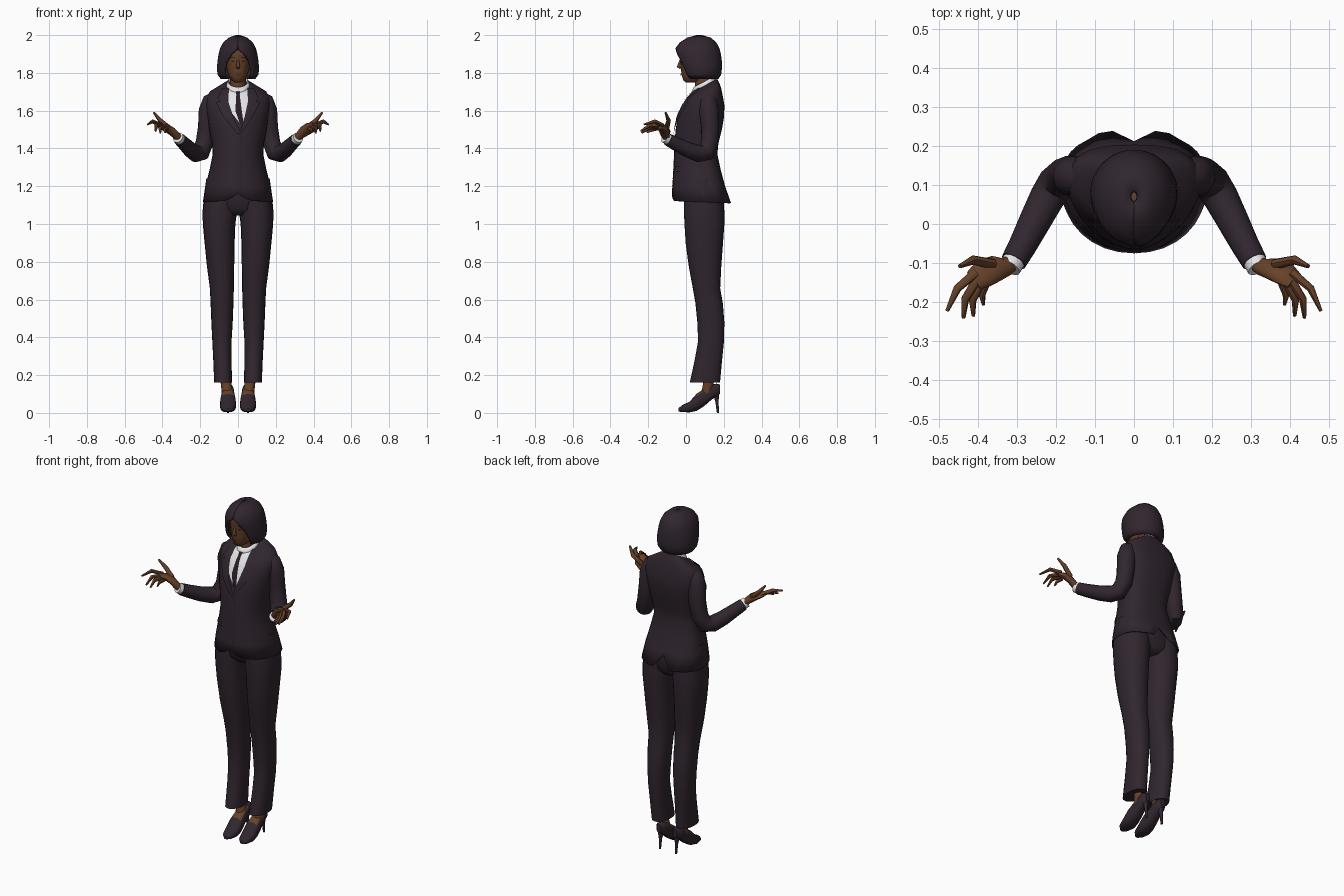
import bpy, bmesh, math
from mathutils import Vector
from mathutils.bvhtree import BVHTree


def material(name, rgb):
    m = bpy.data.materials.new(name)
    m.diffuse_color = (*rgb, 1)
    return m


SUIT = material("dark_plum", (0.030, 0.019, 0.028))
TRIM = material("plum_shadow", (0.020, 0.012, 0.018))
SKIN = material("brown_skin", (0.135, 0.053, 0.022))
LIPS = material("dark_lips", (0.10, 0.030, 0.020))
WHITE = material("shirt_white", (0.80, 0.80, 0.82))
EYE = material("eye_dark", (0.03, 0.015, 0.010))


def finish(name, bm, mat, angle=45, thick=0):
    bmesh.ops.recalc_face_normals(bm, faces=bm.faces)
    me = bpy.data.meshes.new(name)
    bm.to_mesh(me)
    bm.free()
    ob = bpy.data.objects.new(name, me)
    bpy.context.collection.objects.link(ob)
    me.materials.append(mat)
    bpy.ops.object.select_all(action='DESELECT')
    ob.select_set(True)
    bpy.context.view_layer.objects.active = ob
    bpy.ops.object.shade_smooth_by_angle(angle=math.radians(angle))
    if thick:
        mod = ob.modifiers.new("thickness", 'SOLIDIFY')
        mod.thickness = thick
        mod.offset = -1
    return ob


def skin_rings(rings, closed=True, caps=(True, True)):
    """Join rows of points into a surface."""
    bm = bmesh.new()
    rows = [[bm.verts.new(p) for p in r] for r in rings]
    n = len(rows[0])
    for a, b in zip(rows, rows[1:]):
        for i in range(n if closed else n - 1):
            j = (i + 1) % n
            bm.faces.new((a[i], a[j], b[j], b[i]))
    if closed:
        for cap, row in zip(caps, (rows[0], rows[-1])):
            if cap:
                bm.faces.new(row)
    return bm


def spow(v, p):
    return math.copysign(abs(v) ** p, v)


def ring(w, yf, yb, yc, zf, zb=None, cx=0, n=32, p=(1, 1), gap=None):
    """Horizontal egg-shaped ring, starting at the front; gap leaves the front open."""
    zb = zf if zb is None else zb
    pts = []
    for i in range(n):
        t = 2 * math.pi * i / n if gap is None else gap + (2 * math.pi - 2 * gap) * i / (n - 1)
        c, s = math.cos(t), math.sin(t)
        q = p[0] if c > 0 else p[1]
        y = yc - spow(c, q) * ((yc - yf) if c > 0 else (yb - yc))
        pts.append(Vector((cx + w * spow(s, q), y, zf + (zb - zf) * (y - yf) / (yb - yf))))
    return pts


def tube(name, pts, radii, mat, n=14):
    """Limb along a path; a radius may be a (side, vertical) pair."""
    pts = [Vector(p) for p in pts]
    rings = []
    ref = Vector((0.3, 0.2, 1))
    for i, p in enumerate(pts):
        d = (pts[min(i + 1, len(pts) - 1)] - pts[max(i - 1, 0)]).normalized()
        if i == 0:
            side = d.cross(ref if abs(d.z) < 0.9 else Vector((0, 1, 0))).normalized()
        else:
            side = (side - d * side.dot(d)).normalized()
        up = side.cross(d)
        ra, rb = radii[i] if isinstance(radii[i], tuple) else (radii[i],) * 2
        rings.append([p + side * ra * math.cos(2 * math.pi * k / n)
                      + up * rb * math.sin(2 * math.pi * k / n) for k in range(n)])
    return finish(name, skin_rings(rings), mat)


def panel(name, tree, rows, mat, off=0.004, cols=8, sub=4):
    """Thin plate laid on the front of a surface; rows are (z, x left, x right)."""
    pts = []
    for k, (a, b) in enumerate(zip(rows, rows[1:])):
        for s in range(sub + (k == len(rows) - 2)):
            z, x0, x1 = (u + (v - u) * s / sub for u, v in zip(a, b))
            line = []
            for c in range(cols + 1):
                x = x0 + (x1 - x0) * c / cols
                hit = tree.ray_cast(Vector((x, -1, z)), Vector((0, 1, 0)))[0]
                line.append(Vector((x, (hit.y if hit else 0.045) - off, z)))
            pts.append(line)
    return finish(name, skin_rings(pts, closed=False), mat)


# Jacket body, with a raised front opening and a rear vent in the hem
torso = [(.186, -.075, .232, .10, 1.122, 1.112), (.172, -.072, .207, .095, 1.20), (.150, -.067, .183, .085, 1.29),
         (.134, -.063, .166, .075, 1.37), (.138, -.060, .172, .075, 1.43), (.152, -.055, .19, .085, 1.50),
         (.162, -.042, .202, .09, 1.57), (.172, -.015, .203, .105, 1.63), (.168, .008, .196, .11, 1.67),
         (.150, .016, .187, .115, 1.675, 1.715), (.110, .022, .178, .115, 1.685, 1.742), (.068, .028, .165, .11, 1.695, 1.768)]
bm = skin_rings([ring(*r, p=(.95, .75)) for r in torso], caps=(False, True))
tree = BVHTree.FromBMesh(bm)
for v in bm.verts:
    if v.co.z < 1.13:
        if v.co.y < 0 and abs(v.co.x) < .06:
            v.co.z += .04 * (1 - abs(v.co.x) / .06)
        elif v.co.y > .2 and abs(v.co.x) < .008:
            v.co += Vector((0, -.02, .07))
        elif v.co.y > .2 and abs(v.co.x) < .1:
            v.co.y += .008
finish("jacket_body", bm, SUIT, 50, .008)

# Shirt front, tie, lapels, flaps and button
panel("shirt_front", tree, [(1.72, -.055, .058), (1.68, -.056, .058), (1.60, -.042, .046), (1.53, .012, .028)], WHITE)
panel("tie", tree, [(1.715, -.014, .014), (1.685, -.009, .009), (1.60, -.014, .020), (1.53, .010, .030)], TRIM, .008)
panel("left_lapel", tree, [(1.72, .050, .085), (1.665, .052, .108), (1.65, .052, .095), (1.645, .052, .118),
                           (1.57, .036, .08), (1.48, .008, .018)], SUIT, .009)
panel("right_lapel", tree, [(1.72, -.085, -.048), (1.665, -.108, -.050), (1.65, -.095, -.05), (1.645, -.118, -.05),
                            (1.57, -.08, -.026), (1.48, -.004, .018)], SUIT, .009)
panel("front_seam", tree, [(1.48, .012, .016), (1.36, .018, .021), (1.22, .016, .019), (1.165, .004, .007)], TRIM, .002, 1)
panel("button", tree, [(1.475, .005, .013), (1.463, .005, .013)], TRIM, .006, 2)
for s, side in ((-1, "right"), (1, "left")):
    panel(side + "_pocket_flap", tree, [(1.305, *sorted((s * .065, s * .128))),
                                        (1.275, *sorted((s * .068, s * .132)))], SUIT, .007)
finish("shirt_collar", skin_rings([ring(.064, .024, .160, .10, 1.685, 1.755), ring(.054, .040, .156, .10, 1.725, 1.785)],
                                  caps=(False, False)), WHITE, 45, .005)

# Neck and head
finish("neck", skin_rings([ring(.045, .05, .15, .10, 1.68, n=20), ring(.042, .048, .145, .098, 1.75, n=20),
                           ring(.044, .04, .15, .095, 1.82, n=20)]), SKIN)
head = [(.016, .0, .05, .02, 1.748), (.034, -.014, .085, .03, 1.760), (.049, -.023, .12, .05, 1.787),
        (.059, -.026, .15, .06, 1.815), (.066, -.028, .16, .06, 1.85), (.069, -.034, .165, .06, 1.89),
        (.066, -.038, .16, .06, 1.925), (.05, -.01, .13, .06, 1.96)]
bm = skin_rings([ring(*r, n=24, p=(.9, 1)) for r in head])
face = BVHTree.FromBMesh(bm)
finish("head", bm, SKIN, 60)
tube("nose", [(0, -.026, 1.875), (0, -.034, 1.85), (0, -.038, 1.834), (0, -.026, 1.826)], [.005, .008, .011, .008], SKIN, 10)
panel("upper_lip", face, [(1.803, -.005, .005), (1.797, -.021, .021), (1.793, -.016, .016)], LIPS, .003)
panel("lower_lip", face, [(1.793, -.018, .018), (1.784, -.009, .009)], LIPS, .005)
for s, side in ((-1, "right"), (1, "left")):
    for part, z, h, a, b in (("_eye", 1.862, .004, .018, .036), ("_brow", 1.881, .002, .014, .043)):
        panel(side + part, face, [(z + h, *sorted((s * (a + .004), s * (b - .004)))), (z, *sorted((s * a, s * b))),
                                  (z - h, *sorted((s * (a + .004), s * (b - .004))))], EYE, .002, 4, 2)

# Bob haircut, open around the face
hair = [(.012, .055, .085, .07, 2.0, 0), (.048, .008, .13, .07, 1.987, 0), (.078, -.032, .16, .07, 1.962, 0),
        (.095, -.056, .177, .07, 1.93, .03), (.103, -.055, .185, .07, 1.90, .34), (.109, -.047, .19, .075, 1.86, .60),
        (.112, -.038, .19, .08, 1.82, .72), (.108, -.025, .186, .08, 1.79, .76), (.092, -.005, .172, .08, 1.768, .80)]
finish("hair", skin_rings([ring(a, b, c, d, z, n=41, gap=g) for a, b, c, d, z, g in hair], closed=False), SUIT, 60, .016)

# Trouser hips
finish("trouser_hips", skin_rings([ring(.168, -.02, .19, .09, 1.24), ring(.182, -.012, .203, .095, 1.14),
                                   ring(.175, -.002, .195, .095, 1.075), ring(.10, .03, .17, .095, 1.045)]), SUIT, 60)

legs = [(1.15, .004, .180, -.01, .200), (1.06, .006, .188, -.011, .203), (1.0, .014, .186, -.008, .203),
        (.90, .018, .177, -.002, .196), (.78, .020, .165, .014, .187), (.66, .022, .149, .036, .181),
        (.58, .024, .145, .050, .195), (.48, .028, .141, .060, .203), (.38, .034, .136, .064, .201),
        (.28, .034, .131, .046, .191), (.16, .032, .126, .020, .180)]
shoe = [(-.040, .012, .008, .024), (-.022, .030, .004, .040), (.02, .042, .003, .060), (.055, .042, .010, .100),
        (.095, .036, .035, .128), (.135, .032, .070, .150), (.162, .028, .086, .155), (.180, .014, .100, .150)]
fingers = [("index", (.405, -.125, 1.522), (.452, -.165, 1.543), (.478, -.222, 1.527), .0105),
           ("middle", (.400, -.140, 1.520), (.432, -.192, 1.522), (.436, -.240, 1.492), .0105),
           ("ring", (.390, -.150, 1.514), (.413, -.195, 1.508), (.411, -.235, 1.482), .0100),
           ("little", (.378, -.152, 1.506), (.389, -.182, 1.497), (.385, -.207, 1.485), .0090),
           ("thumb", (.360, -.103, 1.505), (.412, -.092, 1.548), (.446, -.108, 1.590), .0120)]

for s, side in ((-1, "right_"), (1, "left_")):
    def mir(pts):
        return [(s * x, y, z) for x, y, z in pts]

    # Trouser leg
    finish(side + "trouser_leg", skin_rings([ring((b - a) / 2, f, k, (f + k) / 2, z, cx=s * (a + b) / 2, n=20, p=(.9, .9))
                                             for z, a, b, f, k in legs]), SUIT)
    # Ankle, pump and stiletto heel
    tube(side + "ankle", mir([(.072, .125, .22), (.062, .118, .15), (.055, .105, .08)]), [.03, .028, .03], SKIN)
    rings = [[(s * .053 + w * spow(math.cos(t), .8), y, (lo + hi) / 2 + (hi - lo) / 2 * spow(math.sin(t), .8))
              for t in (2 * math.pi * k / 16 for k in range(16))] for y, w, lo, hi in shoe]
    bm = skin_rings(rings)
    ob = finish(side + "shoe", bm, SUIT)
    ob.data.materials.append(SKIN)
    for f in ob.data.polygons:      # bare instep above the shoe opening
        if .07 < f.center.y < .135 and f.normal.z > .5:
            f.material_index = 1
    tube(side + "heel", mir([(.053, .158, .11), (.053, .164, .06), (.053, .169, 0)]), [.019, .009, .006], SUIT, 10)
    # Sleeve and shirt cuff
    tube(side + "sleeve", mir([(.118, .115, 1.675), (.140, .118, 1.655), (.156, .122, 1.60), (.165, .128, 1.51),
                               (.178, .124, 1.43), (.198, .105, 1.378), (.222, .068, 1.372), (.252, .010, 1.393),
                               (.285, -.055, 1.425), (.308, -.096, 1.447)]),
         [.030, .046, .052, .047, .046, .048, .045, .041, .036, .033], SUIT, 18)
    tube(side + "cuff", mir([(.300, -.082, 1.440), (.318, -.112, 1.458)]), [.030, .029], WHITE)
    # Hand with open palm
    tube(side + "palm", mir([(.306, -.092, 1.446), (.328, -.110, 1.470), (.352, -.113, 1.492), (.385, -.127, 1.512),
                             (.410, -.145, 1.520)]), [(.022, .019), (.024, .020), (.034, .020), (.037, .017), (.028, .011)], SKIN)
    for name, a, b, c, r in fingers:
        tube(side + name + "_finger", mir([a, b, c]), [r * 1.15, r, r * .45], SKIN, 8)
